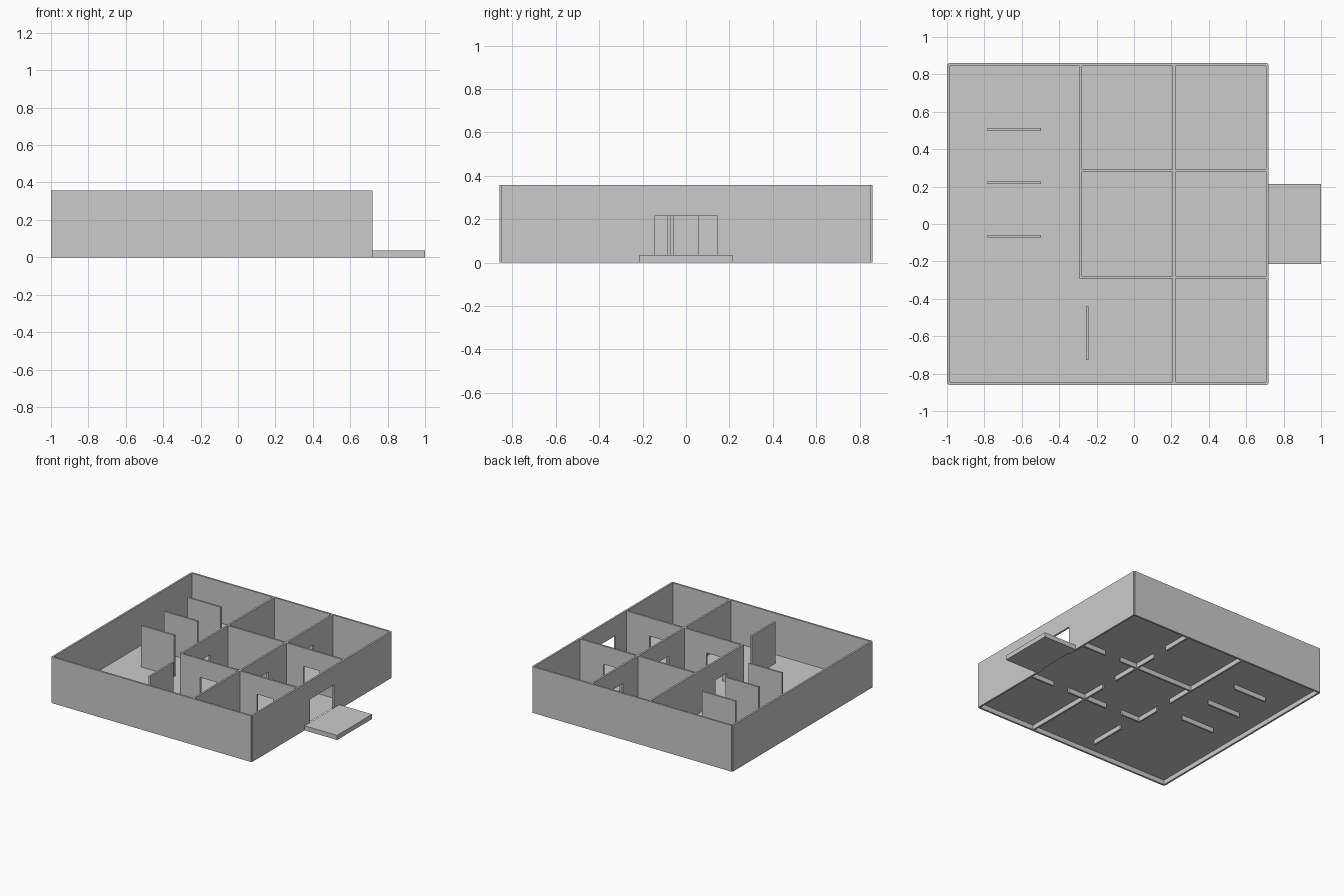
import bpy
import bmesh

if "Cube" in bpy.data.objects:
    bpy.data.objects.remove(bpy.data.objects["Cube"])

H = 0.357        # wall height
T = 0.0143       # wall thickness
DOOR = 0.215     # door head height
FLOOR = 0.036    # floor level
X0, X1 = -0.993, 0.713      # outer wall centre lines
Y = 0.853
XA, XB, YI = -0.286, 0.214, 0.284   # inner wall centre lines


def make_object(name, bm):
    bmesh.ops.recalc_face_normals(bm, faces=bm.faces)
    mesh = bpy.data.meshes.new(name)
    bm.to_mesh(mesh)
    bm.free()
    obj = bpy.data.objects.new(name, mesh)
    bpy.context.collection.objects.link(obj)
    return obj


def wall(name, axis, pos, start, end, doors=()):
    """Wall along axis at pos; its outline is notched for each door, then extruded."""
    outline = [(start, 0)]
    for a, b in doors:
        outline += [(a, 0), (a, DOOR), (b, DOOR), (b, 0)]
    outline += [(end, 0), (end, H), (start, H)]
    low = pos - T / 2
    bm = bmesh.new()
    if axis == 'x':
        verts = [bm.verts.new((u, low, z)) for u, z in outline]
        shift = (0, T, 0)
    else:
        verts = [bm.verts.new((low, u, z)) for u, z in outline]
        shift = (T, 0, 0)
    face = bm.faces.new(verts)
    ext = bmesh.ops.extrude_face_region(bm, geom=[face], use_keep_orig=True)
    moved = [g for g in ext['geom'] if isinstance(g, bmesh.types.BMVert)]
    bmesh.ops.translate(bm, verts=moved, vec=shift)
    bmesh.ops.triangulate(bm, faces=[f for f in bm.faces if len(f.verts) > 4])
    return make_object(name, bm)


# Outer walls, with the entrance on the right
wall("front_wall", 'x', -Y, X0, X1)
wall("back_wall", 'x', Y, X0, X1)
wall("left_wall", 'y', X0, -Y, Y)
wall("entrance_wall", 'y', X1, -Y, Y, [(-0.145, 0.145)])

# Room dividers with doorways
MID = (-0.085, 0.055)
SIDE = (0.367, 0.505)
wall("hall_divider", 'y', XA, -YI - T / 2, Y, [MID])
wall("room_divider", 'y', XB, -Y, Y, [MID, (0.475, 0.61)])
wall("front_room_divider", 'x', -YI, XA, X1, [(-0.12, 0.02), SIDE])
wall("back_room_divider", 'x', YI, XA, X1, [SIDE])

# Free-standing display panels in the hall
for i, y in enumerate((-0.065, 0.22, 0.505)):
    wall(f"display_panel_{i + 1}", 'x', y, -0.782, -0.497)
wall("front_display_panel", 'y', -0.25, -0.727, -0.442)

# Floor sheet
bm = bmesh.new()
bm.faces.new([bm.verts.new((x, y, FLOOR)) for x, y in
              ((X0, -Y), (X1, -Y), (X1, Y), (X0, Y))])
make_object("floor", bm)

# Entrance platform
bpy.ops.mesh.primitive_cube_add(size=1, location=(0.86, 0, FLOOR / 2))
step = bpy.context.object
step.name = "entrance_platform"
step.scale = (0.28, 0.428, FLOOR)
